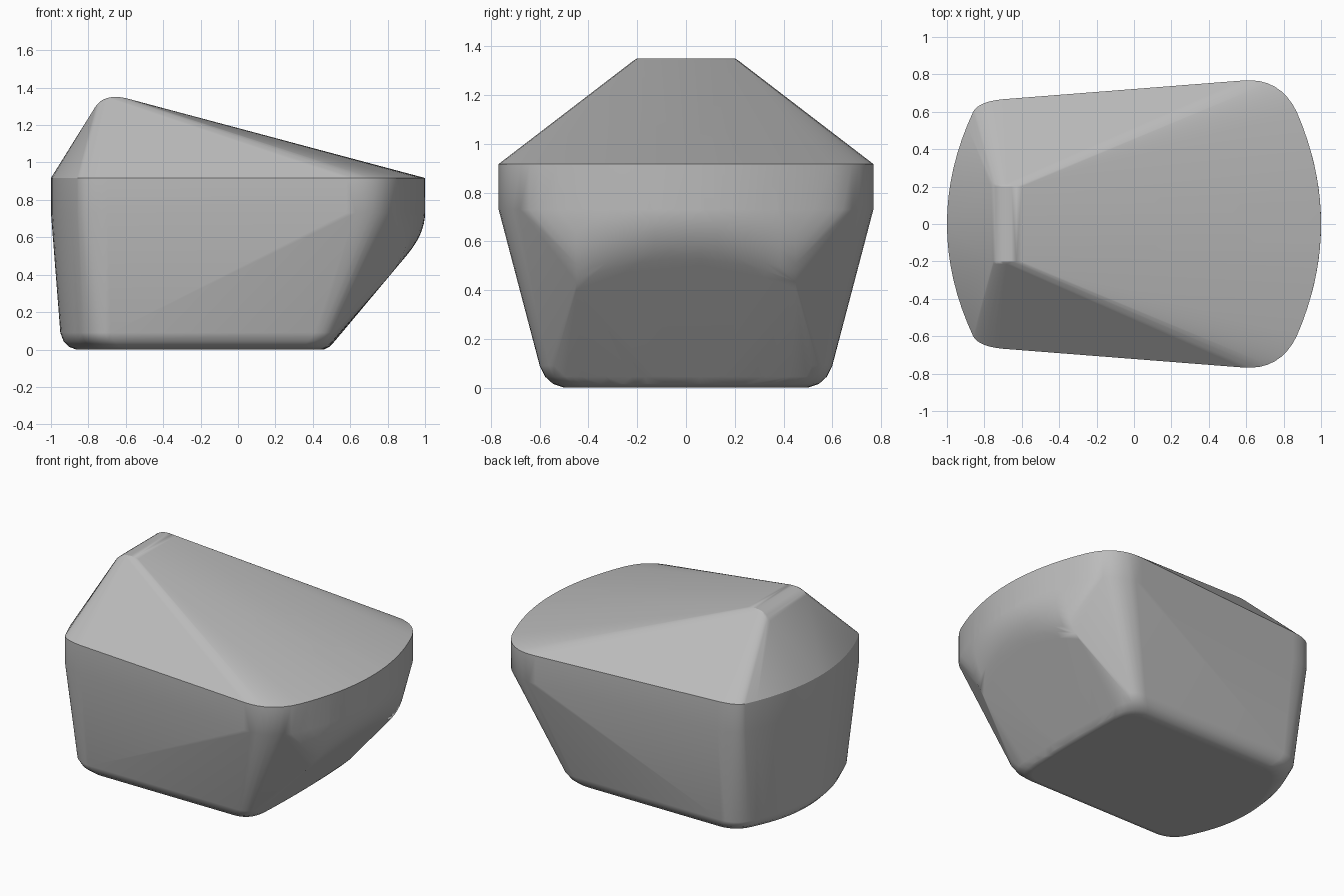
import bpy, bmesh
from mathutils import Vector

cube = bpy.data.objects.get("Cube")
if cube:
    bpy.data.objects.remove(cube)


def bezier(a, b, c, steps=8):
    """Points on a quadratic curve."""
    a, b, c = Vector(a), Vector(b), Vector(c)
    ts = [i / steps for i in range(steps + 1)]
    return [a * (1 - t) ** 2 + b * 2 * t * (1 - t) + c * t * t for t in ts]


def outline(left, right, z):
    """Each end runs tip, control, shoulder, control, side."""
    pts = []
    for end in (left, right):
        for k in (0, 2):
            pts += [(p.x, p.y, z) for p in bezier(*end[k:k + 3])]
    return pts


def base_outline(z, x0, x1, y):
    left = [(x0, 0), (x0, y * 0.4), (x0 + 0.1, y - 0.13), (x0 + 0.145, y - 0.005), (x0 + 0.27, y)]
    right = [(x1, 0), (x1, y * 0.4), (x1 - 0.01, y - 0.15), (x1 - 0.015, y), (x1 - 0.14, y)]
    return outline(left, right, z)


points = []

# Rim wall: two identical outlines
rim_left = [(-1, 0), (-1, 0.3), (-0.86, 0.6), (-0.83, 0.655), (-0.7, 0.667)]
rim_right = [(1, 0), (1, 0.3), (0.87, 0.6), (0.78, 0.785), (0.58, 0.767)]
for z in (0.917, 0.73):
    points += outline(rim_left, rim_right, z)

# Rounded base
for level in ((0.09, -0.95, 0.55, 0.6), (0.045, -0.933, 0.518, 0.578),
              (0.015, -0.905, 0.49, 0.545), (0, -0.865, 0.46, 0.5)):
    points += base_outline(*level)

# Soft bend from the rim wall into the sloping end
for i in range(8):
    y = 0.45 * i / 7
    wall = 1 - 0.13 * (y / 0.6) ** 2
    low = 0.5 - 0.1 * (y / 0.45) ** 2
    slope = lambda z: 0.5 + 0.85 * (z - 0.03)
    corner = 0.03 + (wall - 0.5) / 0.85
    points += [(p.x, y, p.y) for p in
               bezier((wall, 0.73), (wall, corner), (slope(low), low))]

# Rounded ridge on top
for p in bezier((-0.765, 1.285), (-0.72, 1.36), (-0.6, 1.335)):
    points += [(p.x, 0.2, p.y + 0.009), (p.x, 0.215, p.y)]

# Mirror across the centre line and wrap in one skin
bm = bmesh.new()
for x, y, z in points:
    for side in (1, -1):
        bm.verts.new((x, y * side, z))
bmesh.ops.remove_doubles(bm, verts=bm.verts, dist=0.0005)
bmesh.ops.convex_hull(bm, input=bm.verts[:])
bmesh.ops.delete(bm, geom=[v for v in bm.verts if not v.link_faces], context='VERTS')
bmesh.ops.dissolve_limit(bm, angle_limit=0.01, verts=bm.verts[:], edges=bm.edges[:])
bmesh.ops.recalc_face_normals(bm, faces=bm.faces[:])
mesh = bpy.data.meshes.new("faceted_body")
bm.to_mesh(mesh)
bm.free()
body = bpy.data.objects.new("faceted_body", mesh)
bpy.context.collection.objects.link(body)

# Grey material
grey = bpy.data.materials.new("plain_grey")
grey.use_nodes = True
colour = (0.5, 0.5, 0.5, 1)
grey.diffuse_color = colour
grey.node_tree.nodes["Principled BSDF"].inputs["Base Color"].default_value = colour
mesh.materials.append(grey)

# Smooth shading with a sharp rim
bpy.ops.object.select_all(action='DESELECT')
body.select_set(True)
bpy.context.view_layer.objects.active = body
bpy.ops.object.shade_smooth_by_angle(angle=0.5)
weighted = body.modifiers.new("weighted_normals", 'WEIGHTED_NORMAL')
weighted.keep_sharp = True
